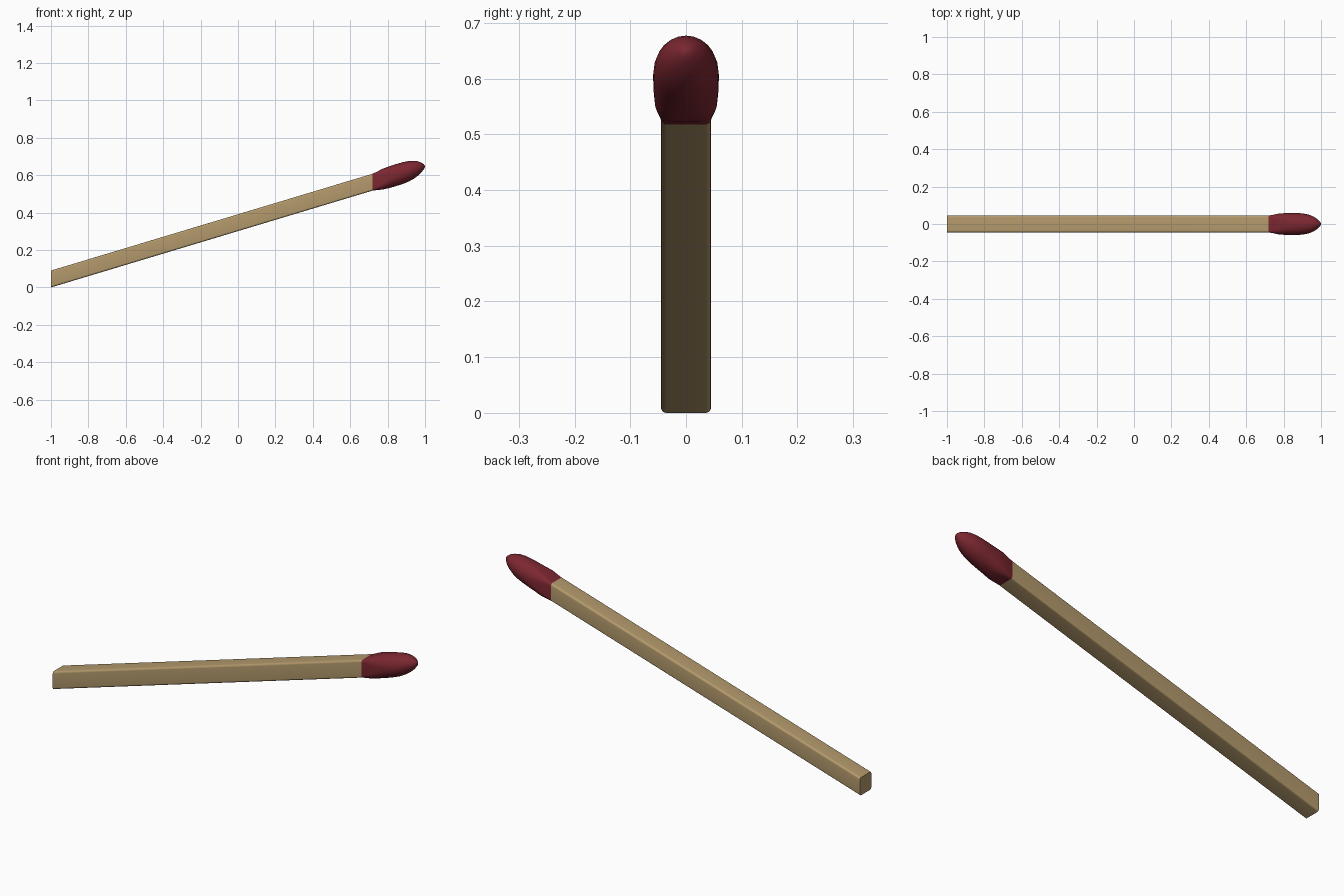
import bpy, bmesh, math

if "Cube" in bpy.data.objects:
    bpy.data.objects.remove(bpy.data.objects["Cube"])

SLOPE, BASE_Z = 0.301, 0.045   # the match leans up along +x with vertical sections


def material(name, color):
    m = bpy.data.materials.new(name)
    m.diffuse_color = color
    m.use_nodes = True
    m.node_tree.nodes["Principled BSDF"].inputs["Base Color"].default_value = m.diffuse_color
    return m


def section(x, half, radius, seg=6):
    """Rounded square of the given half size in the vertical plane at x."""
    cz = BASE_Z + SLOPE * (x + 1)
    pts = []
    for k, (sy, sz) in enumerate([(1, 1), (-1, 1), (-1, -1), (1, -1)]):
        for i in range(seg + 1):
            a = math.pi / 2 * (k + i / seg)
            pts.append((x, sy * (half - radius) + radius * math.cos(a),
                        cz + sz * (half - radius) + radius * math.sin(a)))
    return pts


def loft(name, stations, mat, cap_start=False, cap_end=False):
    """Skin a row of sections given as (x, half size, corner radius)."""
    bm = bmesh.new()
    rings = [[bm.verts.new(p) for p in section(*s)] for s in stations]
    n = len(rings[0])
    for a, b in zip(rings, rings[1:]):
        for i in range(n):
            j = (i + 1) % n
            bm.faces.new((a[i], a[j], b[j], b[i]))
    if cap_start:
        bm.faces.new(rings[0])
    if cap_end:
        bm.faces.new(rings[-1])
    bmesh.ops.recalc_face_normals(bm, faces=bm.faces)
    me = bpy.data.meshes.new(name)
    bm.to_mesh(me)
    bm.free()
    ob = bpy.data.objects.new(name, me)
    bpy.context.collection.objects.link(ob)
    me.materials.append(mat)
    bpy.ops.object.select_all(action='DESELECT')
    ob.select_set(True)
    bpy.context.view_layer.objects.active = ob
    bpy.ops.object.shade_smooth_by_angle(angle=math.radians(40))
    return ob


# Wooden stick: square with softened long edges
wood = material("wood", (0.45, 0.32, 0.15, 1))
loft("stick", [(-1, 0.045, 0.01), (0.72, 0.045, 0.01)], wood, cap_start=True)

# Head: starts square on the stick, swells and rounds to a blunt tip
red = material("head_red", (0.2, 0.02, 0.03, 1))
profile = [(0.72, 0.045, 0.22), (0.745, 0.0495, 0.4), (0.775, 0.056, 0.6),
           (0.81, 0.0582, 0.8), (0.85, 0.0588, 0.9), (0.885, 0.058, 0.96),
           (0.915, 0.0545, 0.97), (0.94, 0.048, 0.97), (0.962, 0.0385, 0.97),
           (0.98, 0.027, 0.97), (0.993, 0.014, 0.97), (1.0, 0.003, 0.97)]
loft("match_head", [(x, h, h * f) for x, h, f in profile], red, cap_end=True)
